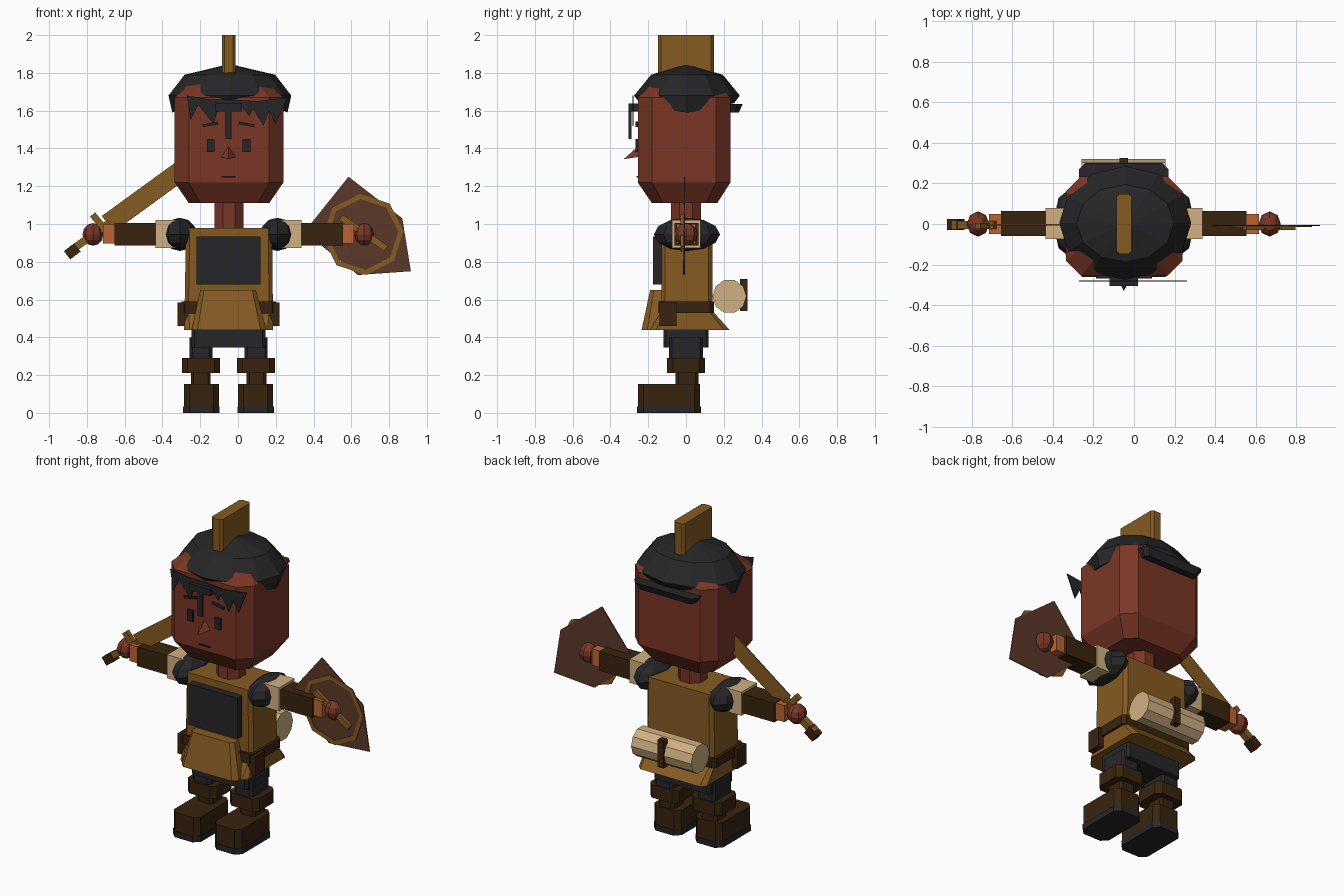
import bpy, bmesh, math
from mathutils import Vector, Matrix

if "Cube" in bpy.data.objects:
    bpy.data.objects.remove(bpy.data.objects["Cube"])

CX = -0.05  # body mid line


def material(name, r, g, b):
    m = bpy.data.materials.new(name)
    m.diffuse_color = [(c / 255 / 12.92) if c < 11 else ((c / 255 + 0.055) / 1.055) ** 2.4
                       for c in (r, g, b)] + [1]
    m.use_nodes = True
    m.node_tree.nodes["Principled BSDF"].inputs["Base Color"].default_value = m.diffuse_color
    return m


SKIN = material("skin", 122, 54, 37)
GOLD = material("ochre", 134, 91, 33)
DARK = material("charcoal", 38, 38, 40)
BROWN = material("dark_leather", 56, 36, 15)
CREAM = material("cream_cloth", 208, 176, 130)
WOOD = material("shield_wood", 92, 56, 41)
WRIST = material("copper", 188, 100, 54)


def finish(bm, name, mat):
    bmesh.ops.remove_doubles(bm, verts=bm.verts, dist=1e-5)
    bmesh.ops.recalc_face_normals(bm, faces=bm.faces)
    me = bpy.data.meshes.new(name)
    bm.to_mesh(me)
    bm.free()
    me.materials.append(mat)
    ob = bpy.data.objects.new(name, me)
    bpy.context.collection.objects.link(ob)
    return ob


def bridge(bm, loops, close=False):
    n = len(loops[0])
    pairs = list(zip(loops, loops[1:])) + ([(loops[-1], loops[0])] if close else [])
    for a, b in pairs:
        for i in range(n):
            bm.faces.new((a[i], a[(i + 1) % n], b[(i + 1) % n], b[i]))


def loft(name, mat, rings):
    """Stack of corner-cut rectangles: (z, x0, x1, y0, y1, cut)."""
    bm = bmesh.new()
    loops = []
    for z, x0, x1, y0, y1, c in rings:
        pts = [(x0 + c, y0), (x1 - c, y0), (x1, y0 + c), (x1, y1 - c),
               (x1 - c, y1), (x0 + c, y1), (x0, y1 - c), (x0, y0 + c)]
        if c == 0:
            pts = pts[0:2] + pts[4:6]
        loops.append([bm.verts.new((x, y, z)) for x, y in pts])
    bridge(bm, loops)
    bm.faces.new(loops[0])
    bm.faces.new(loops[-1])
    return finish(bm, name, mat)


def block(name, mat, x0, x1, y0, y1, z0, z1, c=0):
    return loft(name, mat, [(z, x0, x1, y0, y1, c) for z in (z0, z1)])


def plate(name, mat, pts, y0, y1):
    """Outline in x, z given thickness in y."""
    bm = bmesh.new()
    loops = [[bm.verts.new((x, y, z)) for x, z in pts] for y in (y0, y1)]
    bridge(bm, loops)
    for l in loops:
        bm.faces.new(l)
    return finish(bm, name, mat)


def ball(name, mat, loc, scale, u=8, v=6):
    bm = bmesh.new()
    bmesh.ops.create_uvsphere(bm, u_segments=u, v_segments=v, radius=1)
    bmesh.ops.transform(bm, verts=bm.verts,
                        matrix=Matrix.Translation(loc) @ Matrix.Diagonal((*scale, 1)))
    return finish(bm, name, mat)


def bar(name, mat, a, b, width, y0, y1):
    """Straight bar between two x, z points."""
    a, b = Vector(a), Vector(b)
    d = (b - a).normalized()
    n = Vector((-d.y, d.x)) * width / 2
    return plate(name, mat, [a + n, b + n, b - n, a - n], y0, y1)


# head and neck
loft("head", SKIN, [(1.11, -0.26, 0.165, -0.18, 0.165, 0.06),
                    (1.22, -0.335, 0.24, -0.255, 0.235, 0.075),
                    (1.67, -0.335, 0.24, -0.255, 0.235, 0.075),
                    (1.74, -0.26, 0.165, -0.18, 0.165, 0.06)])
block("neck", SKIN, -0.125, 0.03, -0.08, 0.08, 0.95, 1.13, 0.045)

# hair cap: faceted dome with lower points at the sides
bm = bmesh.new()
loops = []
for k, (z, rx, ry) in enumerate([(1.64, 0.305, 0.25), (1.68, 0.325, 0.28), (1.79, 0.24, 0.19)]):
    loop = []
    for i in range(12):
        a = math.tau * i / 12
        dip = 0.05 * abs(math.cos(a)) ** 3 if k == 0 else 0
        loop.append(bm.verts.new((-0.043 + rx * math.cos(a), 0.005 + ry * math.sin(a), z - dip)))
    loops.append(loop)
bridge(bm, loops)
bm.faces.new(loops[0])
apex = bm.verts.new((-0.045, 0, 1.847))
for i in range(12):
    bm.faces.new((loops[2][i], loops[2][(i + 1) % 12], apex))
finish(bm, "hair_cap", DARK)
block("crest", GOLD, -0.085, -0.012, -0.147, 0.147, 1.78, 2.0, 0.014)
loft("back_hair_band", DARK, [(1.59, -0.24, 0.14, 0.2, 0.28, 0.02),
                              (1.635, -0.27, 0.17, 0.2, 0.3, 0.03)])

# jagged fringe sheet and centre lock
plate("fringe", DARK, [(-0.27, 1.68), (-0.25, 1.55), (-0.21, 1.63), (-0.13, 1.53), (-0.1, 1.62),
                       (0.02, 1.62), (0.06, 1.57), (0.08, 1.61), (0.135, 1.52), (0.165, 1.6),
                       (0.2, 1.53), (0.26, 1.67), (0.1, 1.65), (-0.05, 1.66), (-0.15, 1.66)],
      -0.284, -0.278)
block("fringe_band", DARK, -0.12, 0.02, -0.305, -0.25, 1.595, 1.637)
block("centre_lock", DARK, -0.065, -0.035, -0.305, -0.288, 1.45, 1.61)

# face
for s, side in ((-1, "left"), (1, "right")):
    x = CX + s * 0.095
    block(side + "_eye", DARK, x - 0.02, x + 0.02, -0.268, -0.25, 1.38, 1.45)
    bar(side + "_brow", DARK, (CX + s * 0.055, 1.535), (CX + s * 0.137, 1.52), 0.014, -0.268, -0.25)
block("mouth", DARK, -0.088, -0.012, -0.263, -0.25, 1.246, 1.254)
bm = bmesh.new()
nose = [bm.verts.new(p) for p in ((-0.05, -0.255, 1.41), (-0.09, -0.255, 1.355),
                                  (-0.012, -0.255, 1.355), (-0.05, -0.33, 1.343))]
for f in ((0, 1, 3), (0, 3, 2), (1, 2, 3), (0, 2, 1)):
    bm.faces.new([nose[i] for i in f])
finish(bm, "nose", SKIN)

# tunic, apron plates, belt and shorts
loft("tunic", GOLD, [(0.44, -0.285, 0.185, -0.19, 0.23, 0.03),
                     (0.54, -0.283, 0.185, -0.13, 0.14, 0.02),
                     (0.98, -0.275, 0.18, -0.13, 0.14, 0.02)])
loft("front_skirt", GOLD, [(0.44, -0.245, 0.15, -0.235, -0.1, 0.03),
                           (0.65, -0.2, 0.095, -0.19, -0.1, 0.02)])
block("chest_plate", DARK, -0.22, 0.12, -0.175, -0.12, 0.68, 0.935)
block("belt", BROWN, -0.3, 0.2, -0.145, 0.148, 0.53, 0.59, 0.02)
for s in (-1, 1):
    a, b = sorted((CX + s * 0.175, CX + s * 0.27))
    block("belt_pouch", BROWN, a, b, -0.14, -0.05, 0.46, 0.585)
block("shorts", DARK, -0.245, 0.145, -0.12, 0.12, 0.345, 0.46, 0.015)

# bedroll on the back
bm = bmesh.new()
bmesh.ops.create_cone(bm, cap_ends=True, segments=10, radius1=0.09, radius2=0.09, depth=0.415)
bmesh.ops.transform(bm, verts=bm.verts, matrix=Matrix.Translation((-0.052, 0.23, 0.617))
                    @ Matrix.Rotation(math.pi / 2, 4, 'Y'))
finish(bm, "bedroll", CREAM)
block("bedroll_strap", BROWN, -0.072, -0.03, 0.285, 0.325, 0.54, 0.71)

# legs and arms, both sides
for s, side in ((-1, "left"), (1, "right")):
    def limb(part, mat, near, far, y0, y1, z0, z1, c=0):
        a, b = sorted((CX + s * near, CX + s * far))
        block(side + part, mat, a, b, y0, y1, z0, z1, c)
    limb("_leg", DARK, 0.085, 0.207, -0.09, 0.09, 0.25, 0.4, 0.015)
    limb("_knee_pad", BROWN, 0.045, 0.247, -0.1, 0.1, 0.21, 0.29, 0.03)
    limb("_shin", BROWN, 0.095, 0.2, -0.055, 0.065, 0.13, 0.23, 0.015)
    limb("_boot", BROWN, 0.05, 0.235, -0.255, 0.075, 0.03, 0.153, 0.03)
    limb("_sole", DARK, 0.047, 0.24, -0.26, 0.08, 0.0, 0.035, 0.035)
    ball(side + "_shoulder_pad", DARK, (CX + s * 0.258, 0.005, 0.945), (0.09, 0.175, 0.088))
    limb("_sleeve", CREAM, 0.25, 0.387, -0.075, 0.078, 0.873, 1.02)
    limb("_forearm", BROWN, 0.38, 0.605, -0.06, 0.065, 0.885, 1.005)
    limb("_wrist", WRIST, 0.59, 0.665, -0.05, 0.05, 0.897, 1.0)
    ball(side + "_hand", SKIN, (CX + s * 0.718, 0, 0.945), (0.055, 0.062, 0.06))

# wooden sword
bar("sword_handle", GOLD, (-0.885, 0.86), (-0.68, 1.005), 0.04, -0.025, 0.015)
bar("sword_pommel", BROWN, (-0.905, 0.835), (-0.85, 0.876), 0.055, -0.03, 0.025)
bar("sword_guard", GOLD, (-0.77, 1.05), (-0.665, 0.925), 0.035, -0.025, 0.005)
bar("sword_blade", GOLD, (-0.69, 1.0), (-0.24, 1.327), 0.105, -0.007, 0.0)

# shield with painted ring and centre bar
plate("shield", WOOD, [(0.585, 1.25), (0.87, 1.03), (0.915, 0.75), (0.635, 0.73),
                       (0.4, 0.92), (0.385, 1.0)], -0.01, -0.004)
bm = bmesh.new()
loops = []
for r, y in ((0.215, -0.008), (0.215, -0.015), (0.188, -0.015), (0.188, -0.008)):
    loops.append([bm.verts.new((0.662 + r * math.cos(math.tau * (i + 0.1) / 8), y,
                                0.945 + r * math.sin(math.tau * (i + 0.1) / 8))) for i in range(8)])
bridge(bm, loops, close=True)
finish(bm, "shield_ring", GOLD)
bar("shield_bar", GOLD, (0.545, 1.035), (0.785, 0.87), 0.035, -0.03, -0.005)
